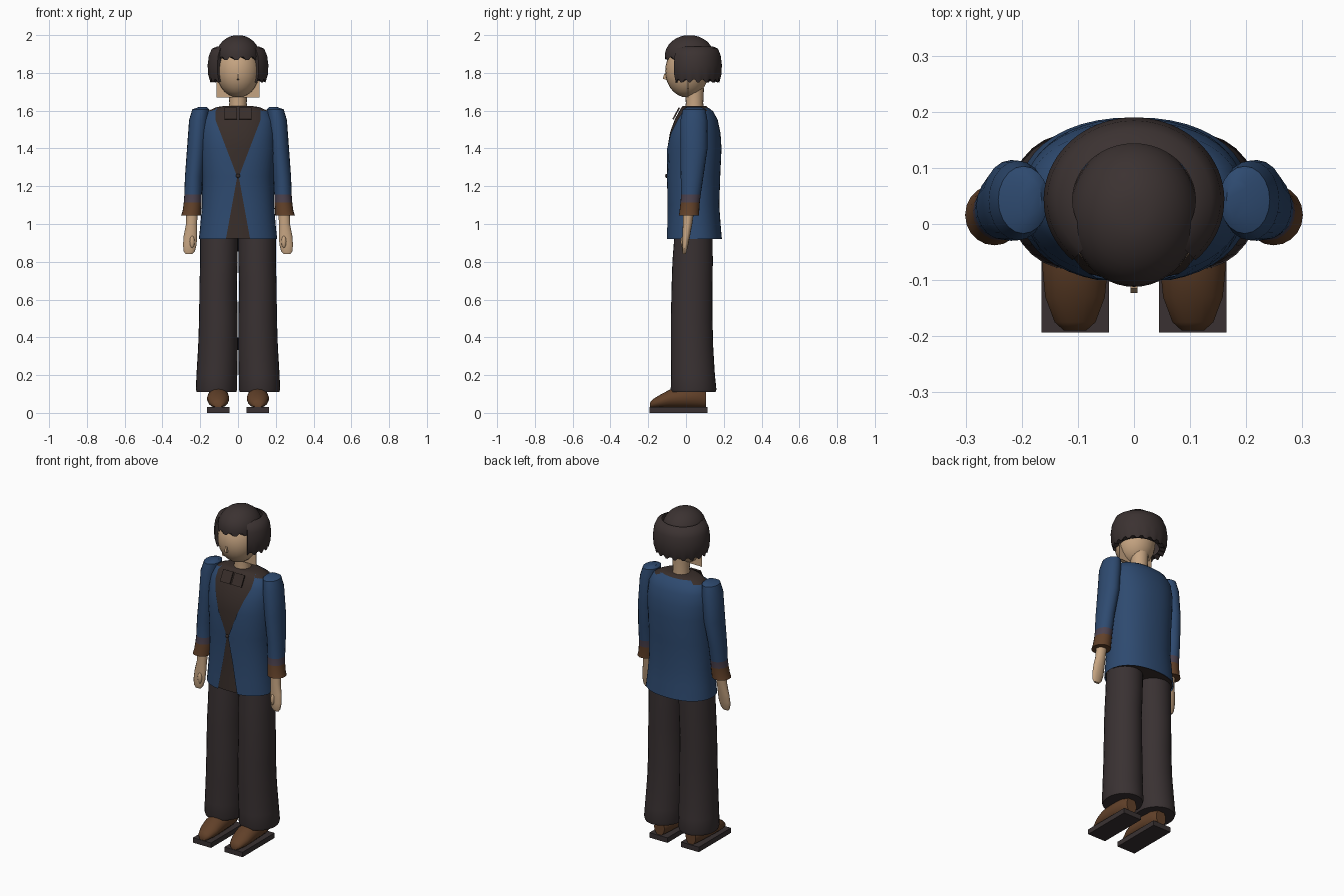
import bpy, bmesh, math
from math import sin, cos, pi, radians

cube = bpy.data.objects.get("Cube")
if cube:
    bpy.data.objects.remove(cube)


def material(name, color):
    m = bpy.data.materials.new(name)
    m.use_nodes = True
    m.diffuse_color = (*color, 1)
    m.node_tree.nodes["Principled BSDF"].inputs["Base Color"].default_value = (*color, 1)
    return m


SKIN = material("skin", (0.56, 0.37, 0.22))
HAIR = material("dark hair", (0.044, 0.032, 0.031))
BLUE = material("jacket blue", (0.027, 0.068, 0.16))
BROWN = material("leather brown", (0.12, 0.052, 0.022))
BLEND = material("cuff blend", (0.07, 0.053, 0.075))
SHIRT = material("shirt brown black", (0.04, 0.027, 0.023))
CLOTH = material("trouser charcoal", (0.041, 0.031, 0.032))


def finish(name, bm, mats, rule=None, angle=45):
    bmesh.ops.recalc_face_normals(bm, faces=bm.faces)
    if rule:
        for f in bm.faces:
            f.material_index = rule(f.calc_center_median())
    mesh = bpy.data.meshes.new(name)
    bm.to_mesh(mesh)
    bm.free()
    for m in mats:
        mesh.materials.append(m)
    ob = bpy.data.objects.new(name, mesh)
    bpy.context.collection.objects.link(ob)
    bpy.ops.object.select_all(action='DESELECT')
    ob.select_set(True)
    bpy.context.view_layer.objects.active = ob
    bpy.ops.object.shade_smooth_by_angle(angle=radians(angle))
    return ob


def loft(name, rings, mats, closed=True, caps=True, rule=None, angle=45):
    """Skin a list of point rings."""
    bm = bmesh.new()
    rows = [[bm.verts.new(p) for p in ring] for ring in rings]
    n = len(rows[0])
    for a, b in zip(rows, rows[1:]):
        for i in range(n if closed else n - 1):
            j = (i + 1) % n
            bm.faces.new((a[i], a[j], b[j], b[i]))
    if caps:
        bm.faces.new(rows[0])
        bm.faces.new(rows[-1])
    return finish(name, bm, mats, rule, angle)


def oval(cx, cy, z, rx, ry, n=20):
    return [(cx + rx * sin(2 * pi * i / n), cy - ry * cos(2 * pi * i / n), z) for i in range(n)]


def box(name, loc, size, mat, tilt=0):
    bm = bmesh.new()
    bmesh.ops.create_cube(bm, size=1)
    bmesh.ops.scale(bm, vec=size, verts=bm.verts)
    ob = finish(name, bm, [mat])
    ob.location = loc
    ob.rotation_euler.x = tilt
    return ob


def ball(name, loc, size, mat):
    bm = bmesh.new()
    bmesh.ops.create_uvsphere(bm, u_segments=24, v_segments=14, radius=1)
    bmesh.ops.scale(bm, vec=size, verts=bm.verts)
    ob = finish(name, bm, [mat])
    ob.location = loc
    return ob


# Head, jaw plate, nose and neck
ball("head", (0, 0.005, 1.81), (0.114, 0.115, 0.14), SKIN)
box("jaw_plate", (0, 0.01, 1.75), (0.228, 0.004, 0.16), SKIN)
box("nose", (0, -0.108, 1.78), (0.012, 0.022, 0.03), SKIN, -0.3)
loft("neck", [oval(0, 0.045, z, r, r) for z, r in ((1.58, 0.052), (1.64, 0.046), (1.72, 0.05))], [SKIN])

# Hair crown with a jagged fringe
N = 48
crown = []
for k in range(1, 9):
    phi = k / 8 * pi / 2
    crown.append(oval(0, 0.018, 1.89 + 0.11 * cos(phi), 0.115 * sin(phi), 0.13 * sin(phi), N))
crown.append([(x * 0.99, y, 1.868 + 0.016 * (i % 4 in (1, 2))) for i, (x, y, z) in enumerate(crown[-1])])
loft("hair_crown", crown, [HAIR], angle=60)

# Bob around the sides and back, open at the face
cols = 56
start = radians(43)
profile = [(0.68, 1.94), (0.86, 1.928), (0.96, 1.89), (1, 1.84), (0.98, 1.79), (0.91, 1.75), (0.7, 1.765)]
bob = []
for k, (r, z) in enumerate(profile):
    row = []
    for i in range(-1, cols + 2):
        end = i < 0 or i > cols
        t = start + (2 * pi - 2 * start) * min(max(i, 0), cols) / cols
        s = min(r, 0.72) if end else r
        jag = 0.014 * (i % 4 in (1, 2)) if k == 5 else 0
        row.append((0.161 * s * sin(t), 0.043 - 0.147 * s * cos(t), z + jag))
    bob.append(row)
loft("hair_bob", bob, [HAIR], closed=False, caps=False, angle=60)

# Torso sections: height, half width, front, back
TORSO = [(0.92, 0.207, -0.105, 0.19), (1.0, 0.199, -0.102, 0.183), (1.1, 0.191, -0.098, 0.176),
         (1.25, 0.19, -0.101, 0.181), (1.4, 0.197, -0.105, 0.188), (1.48, 0.198, -0.092, 0.183),
         (1.55, 0.19, -0.066, 0.168), (1.595, 0.165, -0.042, 0.145), (1.615, 0.12, -0.03, 0.12)]


def opening(z):
    """Half width of the jacket opening at a height."""
    if z < 1.25:
        return 0.004 + 0.06 * (1.25 - z) / 0.33
    return min(0.004 + 0.115 * (z - 1.25) / 0.3, 0.108 if z > 1.6 else 0.12)


def section(z, rx, y0, y1, gap, n=40):
    cy, ry, p = (y0 + y1) / 2, (y1 - y0) / 2, 0.9
    t0 = math.asin((gap / rx) ** (1 / p))
    pts = []
    for i in range(n + 1):
        t = t0 + (2 * pi - 2 * t0) * i / n
        s, c = sin(t), cos(t)
        pts.append((math.copysign(rx * abs(s) ** p, s), cy - math.copysign(ry * abs(c) ** p, c), z))
    return pts


loft("jacket", [section(*t, opening(t[0])) for t in TORSO], [BLUE], closed=False, caps=False)
shirt = [section(z + 0.004, rx - 0.007, a + 0.007, b - 0.007, 0)[:-1] for z, rx, a, b in TORSO]
shirt.append(oval(0, 0.045, 1.626, 0.065, 0.06, 40))
loft("shirt", shirt, [SHIRT])
ball("jacket_button", (0, -0.104, 1.255), (0.011, 0.006, 0.011), SHIRT)

for side, s in (("left", 1), ("right", -1)):
    # Collar tab and lapel ridge
    box(side + "_collar_tab", (s * 0.038, -0.052, 1.585), (0.066, 0.008, 0.07), SHIRT, -0.5)

    # Sleeve with a turned cuff
    sleeve = [(0.185, 0.045, 1.62, 0.02, 0.035), (0.197, 0.043, 1.607, 0.045, 0.06),
              (0.207, 0.042, 1.55, 0.052, 0.071), (0.219, 0.042, 1.4, 0.051, 0.072),
              (0.234, 0.032, 1.25, 0.047, 0.06), (0.238, 0.026, 1.155, 0.046, 0.052),
              (0.24, 0.022, 1.115, 0.047, 0.051), (0.244, 0.018, 1.07, 0.049, 0.052),
              (0.249, 0.016, 1.045, 0.052, 0.054)]
    loft(side + "_sleeve", [oval(s * x, y, z, a, b) for x, y, z, a, b in sleeve],
         [BLUE, BLEND, BROWN],
         rule=lambda c: 0 if c.z > 1.15 else 1 if c.z > 1.11 else 2)

    # Forearm and hand
    hand = [(0.243, 0.015, 1.08, 0.031, 0.03), (0.246, 0.008, 1.0, 0.03, 0.025),
            (0.252, 0.002, 0.94, 0.036, 0.02), (0.255, -0.004, 0.89, 0.037, 0.016),
            (0.258, -0.008, 0.855, 0.03, 0.012), (0.26, -0.009, 0.84, 0.018, 0.007)]
    loft(side + "_hand", [oval(s * x, y, z, a, b, 14) for x, y, z, a, b in hand], [SKIN])
    ball(side + "_thumb", (s * 0.243, -0.016, 0.905), (0.013, 0.012, 0.032), SKIN)

    # Wide trouser leg
    leg = [(0.1, 0.04, 0.96, 0.1, 0.1), (0.101, 0.035, 0.8, 0.099, 0.107),
           (0.105, 0.032, 0.68, 0.099, 0.108), (0.104, 0.03, 0.5, 0.102, 0.11),
           (0.106, 0.032, 0.35, 0.105, 0.112), (0.112, 0.037, 0.2, 0.108, 0.116),
           (0.114, 0.04, 0.125, 0.109, 0.121), (0.114, 0.04, 0.11, 0.105, 0.116)]
    loft(side + "_trouser_leg", [oval(s * x, y, z, a, b, 28) for x, y, z, a, b in leg], [CLOTH])

    # Shoe upper and flat sole
    shoe = [(-0.19, 0.02, 0.055), (-0.175, 0.037, 0.073), (-0.13, 0.054, 0.1), (-0.08, 0.059, 0.126),
            (0, 0.056, 0.138), (0.07, 0.05, 0.138), (0.105, 0.034, 0.12)]
    rings = [[(s * 0.105 + x, y, z) for x, z, _ in oval(0, (top + 0.026) / 2, 0, w, (top - 0.026) / 2, 18)]
             for y, w, top in shoe]
    loft(side + "_shoe", rings, [BROWN])
    box(side + "_sole", (s * 0.105, -0.04, 0.015), (0.12, 0.306, 0.03), CLOTH)
